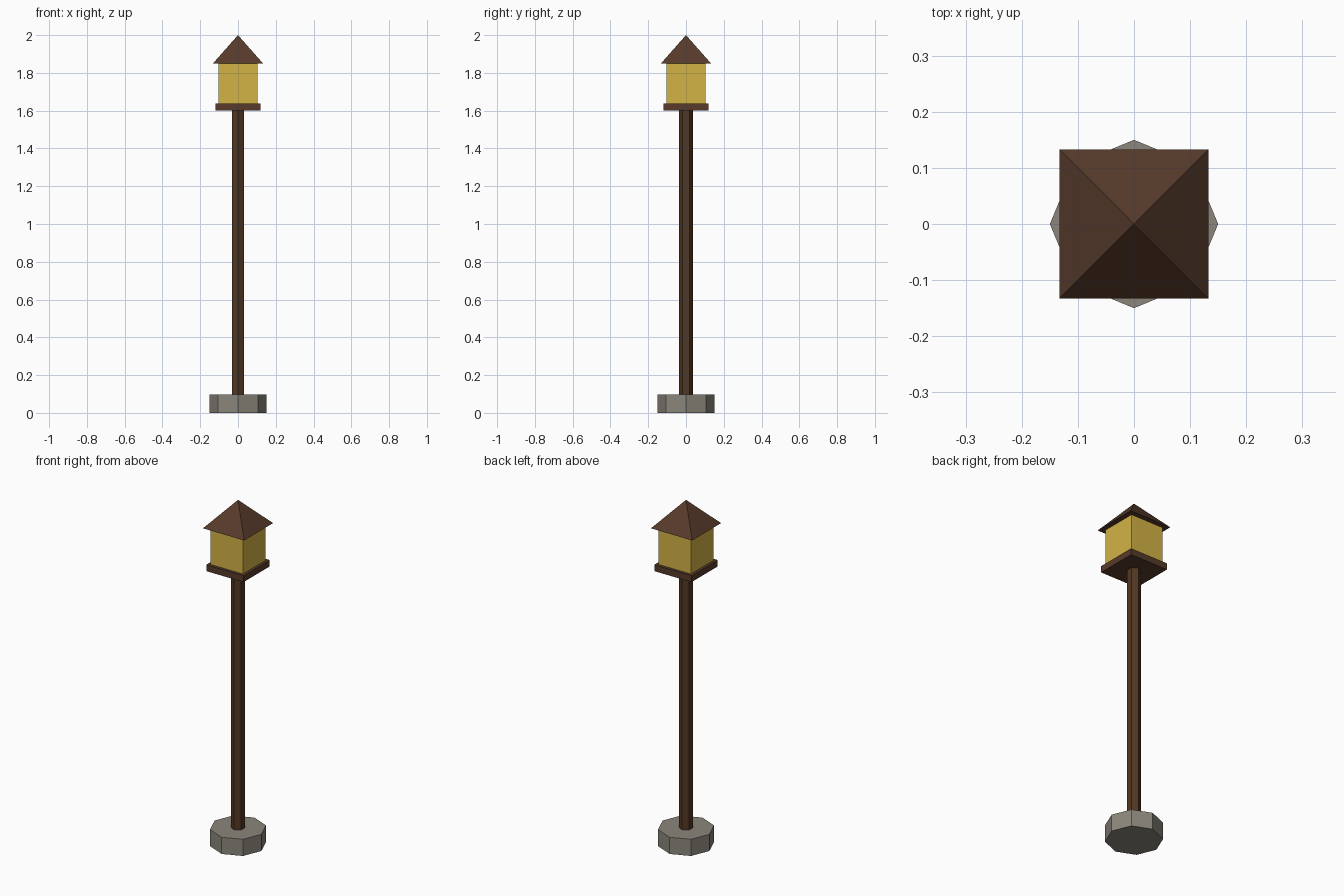
import bpy
from math import pi, sqrt

cube = bpy.data.objects.get("Cube")
if cube:
    bpy.data.objects.remove(cube, do_unlink=True)


def material(name, color):
    mat = bpy.data.materials.new(name)
    mat.use_nodes = True
    mat.diffuse_color = (*color, 1)
    mat.node_tree.nodes["Principled BSDF"].inputs["Base Color"].default_value = (*color, 1)
    return mat


def prism(name, sides, radius, bottom, top, mat, turn=0.0, top_radius=None):
    """Upright flat-shaded prism, or a pyramid when top_radius is 0."""
    if top_radius is None:
        top_radius = radius
    bpy.ops.mesh.primitive_cone_add(
        vertices=sides, radius1=radius, radius2=top_radius, depth=top - bottom,
        location=(0, 0, (bottom + top) / 2), rotation=(0, 0, turn))
    obj = bpy.context.object
    obj.name = name
    obj.data.materials.append(mat)
    return obj


stone = material("grey stone", (0.26, 0.24, 0.20))
post_wood = material("post wood", (0.086, 0.040, 0.017))
dark_wood = material("roof wood", (0.095, 0.043, 0.024))
glow = material("amber glass", (0.65, 0.45, 0.06))

# Octagonal foot and hexagonal post
prism("stone_base", 8, 0.15, 0, 0.097, stone)
prism("post", 6, 0.037, 0.09, 1.605, post_wood)

# Square lantern: half widths become corner radii, turned to face the front
square = pi / 4
prism("lantern_tray", 4, 0.12 * sqrt(2), 1.6, 1.637, dark_wood, square)
prism("lantern_glass", 4, 0.104 * sqrt(2), 1.63, 1.855, glow, square)
prism("lantern_roof", 4, 0.1326 * sqrt(2), 1.85, 2.0, dark_wood, square, top_radius=0)
